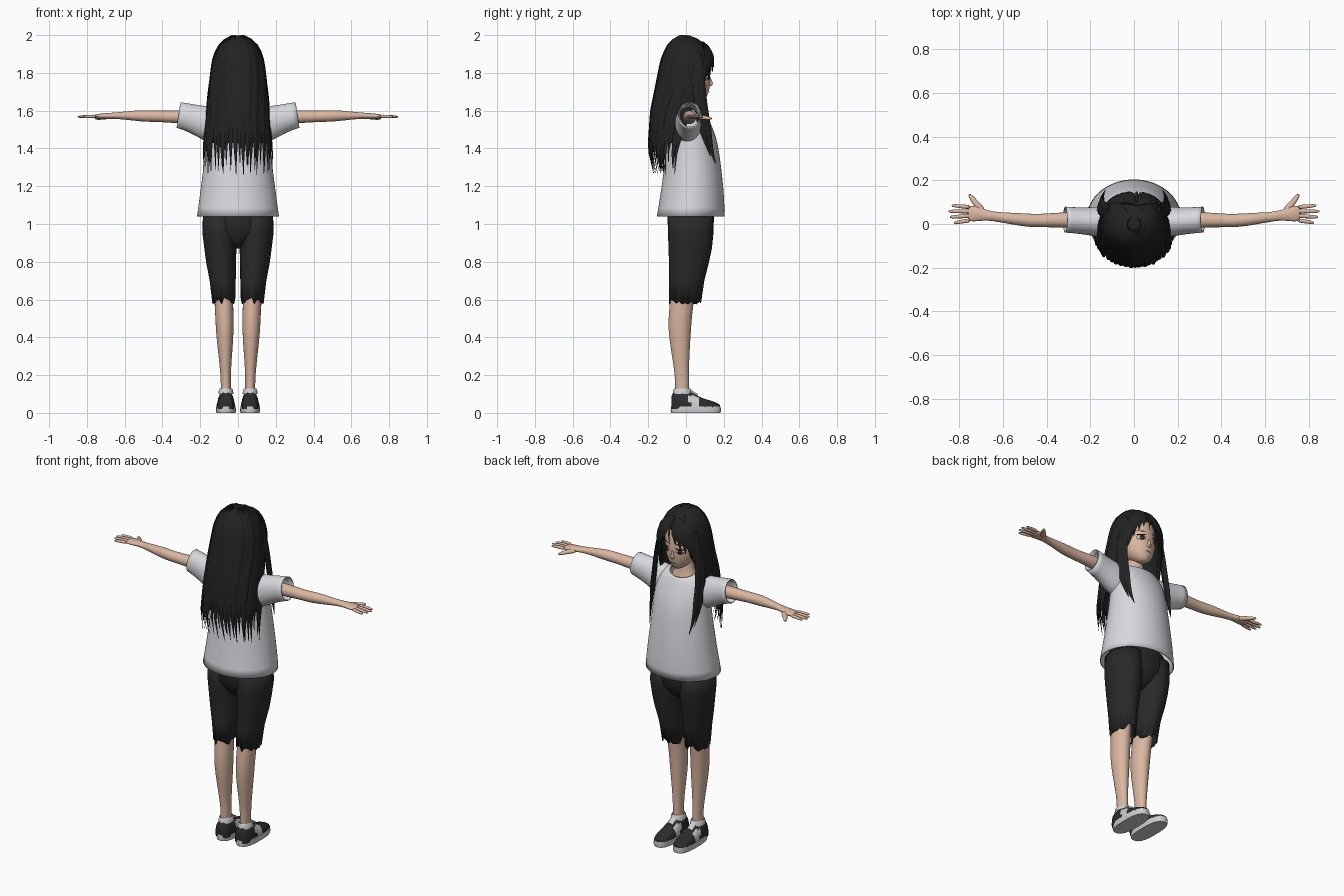
import bpy, bmesh, math, random
from mathutils import Vector as V

random.seed(4)
if "Cube" in bpy.data.objects:
    bpy.data.objects.remove(bpy.data.objects["Cube"])


def material(name, *rgb):
    m = bpy.data.materials.new(name)
    m.use_nodes = True
    m.diffuse_color = (*rgb, 1)
    bsdf = m.node_tree.nodes["Principled BSDF"]
    bsdf.inputs["Base Color"].default_value = (*rgb, 1)
    bsdf.inputs["Roughness"].default_value = 0.8
    return m


SKIN = material("skin", .70, .47, .36)
HAIR = material("black hair", .016, .016, .017)
SHIRT = material("white cloth", .68, .69, .72)
SHORTS = material("dark cloth", .022, .022, .023)
SHOE = material("shoe black", .025, .025, .027)
SOLE = material("sole grey", .62, .62, .63)
EYE = material("eye brown", .06, .03, .02)
LIP = material("lip", .45, .2, .16)


def tube(bm, rings, n=20, caps=True, power=1):
    """Skin a row of (centre, u, v) rings."""
    def bend(t):
        return math.copysign(abs(t) ** power, t)
    rows = []
    for c, u, v in rings:
        angles = [math.tau * i / n for i in range(n)]
        rows.append([bm.verts.new(c + u * bend(math.cos(a)) + v * bend(math.sin(a))) for a in angles])
    for a, b in zip(rows, rows[1:]):
        for i in range(n):
            j = (i + 1) % n
            bm.faces.new((a[i], a[j], b[j], b[i]))
    if caps:
        bm.faces.new(rows[0])
        bm.faces.new(rows[-1])
    return rows


def finish(name, bm, *mats, mirror=False, subsurf=0, shell=0):
    bmesh.ops.recalc_face_normals(bm, faces=bm.faces)
    me = bpy.data.meshes.new(name)
    bm.to_mesh(me)
    bm.free()
    ob = bpy.data.objects.new(name, me)
    bpy.context.collection.objects.link(ob)
    for m in mats:
        me.materials.append(m)
    me.shade_smooth()
    me.set_sharp_from_angle(angle=math.radians(50))
    if mirror:
        ob.modifiers.new("Mirror", "MIRROR").use_mirror_merge = False
    if subsurf:
        ob.modifiers.new("Smooth", "SUBSURF").levels = subsurf
        ob.modifiers["Smooth"].render_levels = subsurf
    if shell:
        s = ob.modifiers.new("Shell", "SOLIDIFY")
        s.thickness, s.offset = shell, -1
    return ob


def upright(rows):
    """Rings from (z, x, y, half width, half depth, front drop)."""
    return [(V((x, y, z)), V((rx, 0, 0)), V((0, ry, -drop[0] if drop else 0))) for z, x, y, rx, ry, *drop in rows]


def sideways(rows):
    """Rings along x from (x, y, z, half depth, half height)."""
    return [(V((x, y, z)), V((0, ry, 0)), V((0, 0, rz))) for x, y, z, ry, rz in rows]


def strand(bm, pts, width, thick=.008, normal=None, n=6):
    """Flat lock of hair that tapers to a tip."""
    rings = []
    for i, p in enumerate(pts):
        t = i / (len(pts) - 1)
        along = (pts[min(i + 1, len(pts) - 1)] - pts[max(i - 1, 0)]).normalized()
        out = normal or V((p.x, p.y + .02, 0)).normalized()
        side = along.cross(out).normalized()
        k = max(.06, min(1, (1 - t) / .35)) * min(1, .5 + 2 * t)
        rings.append((p, side * width * k, side.cross(along) * thick * k))
    tube(bm, rings, n)


def bezier(a, b, c, steps=9):
    return [a * (1 - t) ** 2 + b * 2 * t * (1 - t) + c * t * t for t in (i / steps for i in range(steps + 1))]


# Shirt body and sleeves
bm = bmesh.new()
tube(bm, upright([(1.04, 0, .025, .218, .18), (1.13, 0, .032, .206, .172), (1.25, 0, .035, .19, .158),
                  (1.37, 0, .036, .175, .142), (1.46, 0, .034, .168, .128), (1.53, 0, .026, .165, .106),
                  (1.58, 0, .02, .15, .088), (1.615, 0, .02, .115, .075, .01),
                  (1.63, 0, .02, .082, .066, .025)]), 32, caps=False)
finish("shirt_body", bm, SHIRT, subsurf=1, shell=.006)
bm = bmesh.new()
rows = tube(bm, sideways([(.09, .01, 1.52, .07, .095), (.15, .01, 1.525, .072, .098), (.2, .012, 1.54, .065, .088),
                          (.26, .016, 1.563, .06, .076), (.315, .02, 1.577, .06, .068)]), 24, caps=False)
for v in rows[-1]:
    v.co.x -= (v.co.z - 1.577) * .15
finish("shirt_sleeves", bm, SHIRT, mirror=True, subsurf=1, shell=.006)

# Neck and upper chest
bm = bmesh.new()
tube(bm, upright([(1.55, 0, .018, .09, .06), (1.6, 0, .012, .075, .054), (1.635, 0, .005, .046, .046),
                  (1.72, 0, .01, .042, .045)]))
finish("neck", bm, SKIN, subsurf=1)

# Arms and hands
bm = bmesh.new()
tube(bm, sideways([(.15, .015, 1.56, .04, .04), (.32, .02, 1.568, .036, .035), (.43, .015, 1.57, .03, .029),
                   (.49, .017, 1.572, .031, .032), (.56, .025, 1.574, .027, .026), (.65, .035, 1.574, .02, .016),
                   (.69, .044, 1.572, .028, .016), (.735, .048, 1.57, .038, .014), (.765, .047, 1.569, .034, .01)]))
for y0, y1, x1 in ((.017, .006, .825), (.038, .032, .843), (.058, .058, .85), (.077, .084, .835)):
    tube(bm, sideways([(.745, y0, 1.57, .011, .01), (.79, (y0 + y1) / 2, 1.57, .0095, .009),
                       (x1 - .01, y1, 1.568, .008, .007), (x1, y1, 1.567, .004, .003)]), 10)
across = V((.011, -.008, 0))
tube(bm, [(V(p), across * k, V((0, 0, .011 * k))) for p, k in
          (((.69, .055, 1.568), 1.5), ((.72, .09, 1.564), 1.1), ((.745, .122, 1.56), .9), ((.755, .137, 1.558), .4))], 10)
finish("arms", bm, SKIN, mirror=True, subsurf=1)

# Shorts with ragged hems
bm = bmesh.new()
tube(bm, upright([(1.09, 0, .025, .17, .115), (1.03, 0, .025, .186, .124), (.96, 0, .024, .18, .118),
                  (.91, 0, .022, .1, .09), (.87, 0, .02, .02, .05)]), 28)
finish("shorts_hips", bm, SHORTS)
bm = bmesh.new()
rows = tube(bm, upright([(1.05, .096, .025, .09, .12), (.95, .096, .025, .092, .12), (.87, .093, .022, .085, .115),
                         (.8, .09, .016, .079, .106), (.7, .081, .003, .069, .094), (.6, .075, -.005, .061, .086)]),
            32, caps=False)
for v in rows[-1]:
    v.co.z += random.uniform(-.028, .012)
finish("shorts_legs", bm, SHORTS, mirror=True, shell=.005)

# Legs
bm = bmesh.new()
tube(bm, upright([(.75, .078, -.01, .052, .065), (.6, .076, -.02, .05, .064), (.52, .072, -.03, .049, .063),
                  (.44, .07, -.034, .048, .061), (.33, .068, -.03, .039, .05), (.22, .066, -.023, .028, .038),
                  (.14, .064, -.02, .026, .037), (.07, .064, -.02, .03, .04)]))
finish("legs", bm, SKIN, mirror=True, subsurf=1)

# Shoes: sole, upper with pale side panels, padded collar
bm = bmesh.new()
tube(bm, upright([(0, .064, .052, .05, .13), (.012, .064, .052, .053, .133), (.034, .064, .052, .051, .131)]), 32, power=.75)
finish("shoe_soles", bm, SOLE, mirror=True)
bm = bmesh.new()
rows = tube(bm, [(V((.064, y, .03)), V((w, 0, 0)), V((0, 0, top - .03))) for y, w, top in
                 ((-.077, .026, .09), (-.065, .04, .112), (-.03, .045, .118), (.01, .046, .116), (.03, .047, .106),
                  (.05, .048, .096), (.07, .049, .086), (.1, .05, .074), (.14, .044, .062), (.165, .034, .052),
                  (.18, .018, .042))], 24, power=.85)
for f in bm.faces:
    c = f.calc_center_median()
    slant = c.y + .5 * (c.z - .05)
    f.material_index = int(.022 < slant < .075 and abs(c.x - .064) > .026 and c.z < .095)
for v in bm.verts:
    v.co.z = max(v.co.z, .02)
finish("shoe_uppers", bm, SHOE, SOLE, mirror=True)
bm = bmesh.new()
tube(bm, upright([(.1, .064, -.02, .04, .05), (.122, .064, -.02, .037, .047), (.13, .064, -.02, .032, .042),
                  (.12, .064, -.02, .026, .036)]), 24, caps=False)
tube(bm, [(V((.064, y, z)), V((.018, 0, 0)), V((0, .004, .008))) for y, z in
          ((.01, .125), (.035, .106), (.06, .092))], 10)
finish("shoe_collars", bm, SOLE, mirror=True)

# Head and nose
HEAD = [(1.655, 0, .075, .014, .016), (1.665, 0, .068, .035, .038), (1.69, 0, .045, .066, .073),
        (1.73, 0, .022, .09, .107), (1.78, 0, .008, .104, .122), (1.84, 0, 0, .11, .126),
        (1.9, 0, 0, .104, .115), (1.95, 0, 0, .07, .075), (1.97, 0, 0, .03, .03)]
bm = bmesh.new()
tube(bm, upright(HEAD), 28)
tube(bm, upright([(1.728, 0, .122, .014, .008), (1.738, 0, .127, .013, .018), (1.75, 0, .126, .009, .016),
                  (1.785, 0, .122, .005, .006)]), 10)
finish("head", bm, SKIN, subsurf=1)


def on_face(x, z, lift):
    for a, b in zip(HEAD, HEAD[1:]):
        if a[0] <= z <= b[0]:
            t = (z - a[0]) / (b[0] - a[0])
            cy, rx, ry = (a[k] + (b[k] - a[k]) * t for k in (2, 3, 4))
            return V((x, cy + ry * math.sqrt(max(0, 1 - (x / rx) ** 2)) + lift, z))


def face_plate(name, x, z, rx, rz, mat, lift, mirror=True, tilt=0):
    bm = bmesh.new()
    mid = bm.verts.new(on_face(x, z, lift))
    angles = [math.tau * i / 20 for i in range(20)]
    rim = [bm.verts.new(on_face(x + rx * math.cos(a), z + rz * math.sin(a) + tilt * math.cos(a), lift)) for a in angles]
    for i in range(20):
        bm.faces.new((mid, rim[i], rim[i - 1]))
    finish(name, bm, mat, mirror=mirror, shell=.001)


# Painted face
face_plate("eye_whites", .046, 1.778, .022, .014, SHIRT, .002)
face_plate("irises", .044, 1.778, .012, .0145, EYE, .004)
face_plate("pupils", .044, 1.778, .006, .008, HAIR, .0055)
face_plate("lashes", .047, 1.793, .026, .004, HAIR, .005, tilt=-.002)
face_plate("eyebrows", .047, 1.818, .024, .0025, HAIR, .003)
face_plate("mouth", 0, 1.702, .016, .0025, LIP, .003, mirror=False)

# Hair cap over the crown
bm = bmesh.new()
tube(bm, upright([(1.885, 0, .005, .118, .124), (1.91, 0, .005, .116, .119), (1.95, 0, .005, .094, .097),
                  (1.982, 0, .003, .058, .062), (1.995, 0, 0, .025, .028)]), 32)
finish("hair_cap", bm, HAIR, subsurf=1)

# Long back hair follows a draped profile: z, centre y, half width, depth, wrap angle
DRAPE = [(1.995, 0, .02, .02, 2.4), (1.98, .003, .062, .066, 2.4), (1.95, .005, .096, .098, 2.4),
         (1.9, .006, .122, .124, 2.35), (1.85, .005, .134, .138, 2.3), (1.75, -.005, .147, .148, 2.2),
         (1.6, -.03, .162, .153, 1.8), (1.4, -.052, .184, .15, 1.6), (1.25, -.055, .186, .115, 1.55)]


def drape(f, z, scale=1):
    for a, b in zip(DRAPE, DRAPE[1:]):
        if b[0] <= z <= a[0]:
            t = (z - a[0]) / (b[0] - a[0])
            cy, rx, ry, wrap = (p + (q - p) * t for p, q in zip(a[1:], b[1:]))
            return V((rx * scale * math.sin(f * wrap), cy - ry * scale * math.cos(f * wrap), z))


bm = bmesh.new()
levels = [1.93 - .5 * i / 10 for i in range(11)]
grid = [[bm.verts.new(drape(i / 16 - 1, z, .96)) for i in range(33)] for z in levels]
for a, b in zip(grid, grid[1:]):
    for i in range(32):
        bm.faces.new((a[i], a[i + 1], b[i + 1], b[i]))
finish("hair_under_layer", bm, HAIR, shell=.006)
bm = bmesh.new()
COUNT = 31
for i in range(COUNT):
    f = -1 + 2 * i / (COUNT - 1)
    low = random.uniform(1.26, 1.33)
    scale = random.uniform(.97, 1.0)
    drift = random.uniform(-.04, .04)
    path = []
    for k in range(17):
        t = k / 16
        z = 1.992 - (1.992 - low) * t ** 1.3
        path.append(drape(f + drift * t * t, z, scale))
    strand(bm, path, .023, .009)
finish("hair_back_strands", bm, HAIR)

# Fringe parted near the middle
bm = bmesh.new()
part = V((.012, .085, 1.958))
for x, y, z in ((-.03, .146, 1.825), (-.058, .14, 1.8), (-.085, .126, 1.78), (-.108, .106, 1.745), (-.125, .085, 1.69),
                (.05, .142, 1.835), (.075, .132, 1.805), (.098, .115, 1.765), (.122, .085, 1.7)):
    strand(bm, bezier(part, V((x * 1.05, .155 - abs(x) * .2, 1.925)), V((x, y, z))), .023, .007)
strand(bm, bezier(part, V((.016, .165, 1.92)), V((.008, .14, 1.81))), .006, .004)
finish("hair_fringe", bm, HAIR)

# Long locks in front of the shoulders
bm = bmesh.new()
strand(bm, bezier(V((.115, .07, 1.9)), V((.175, .065, 1.58)), V((.13, .158, 1.32)), 14), .03, .011, V((1, .25, 0)))
strand(bm, bezier(V((.115, .06, 1.9)), V((.185, .04, 1.6)), V((.145, .13, 1.36)), 14), .022, .009, V((1, .25, 0)))
finish("hair_side_locks", bm, HAIR, mirror=True)
